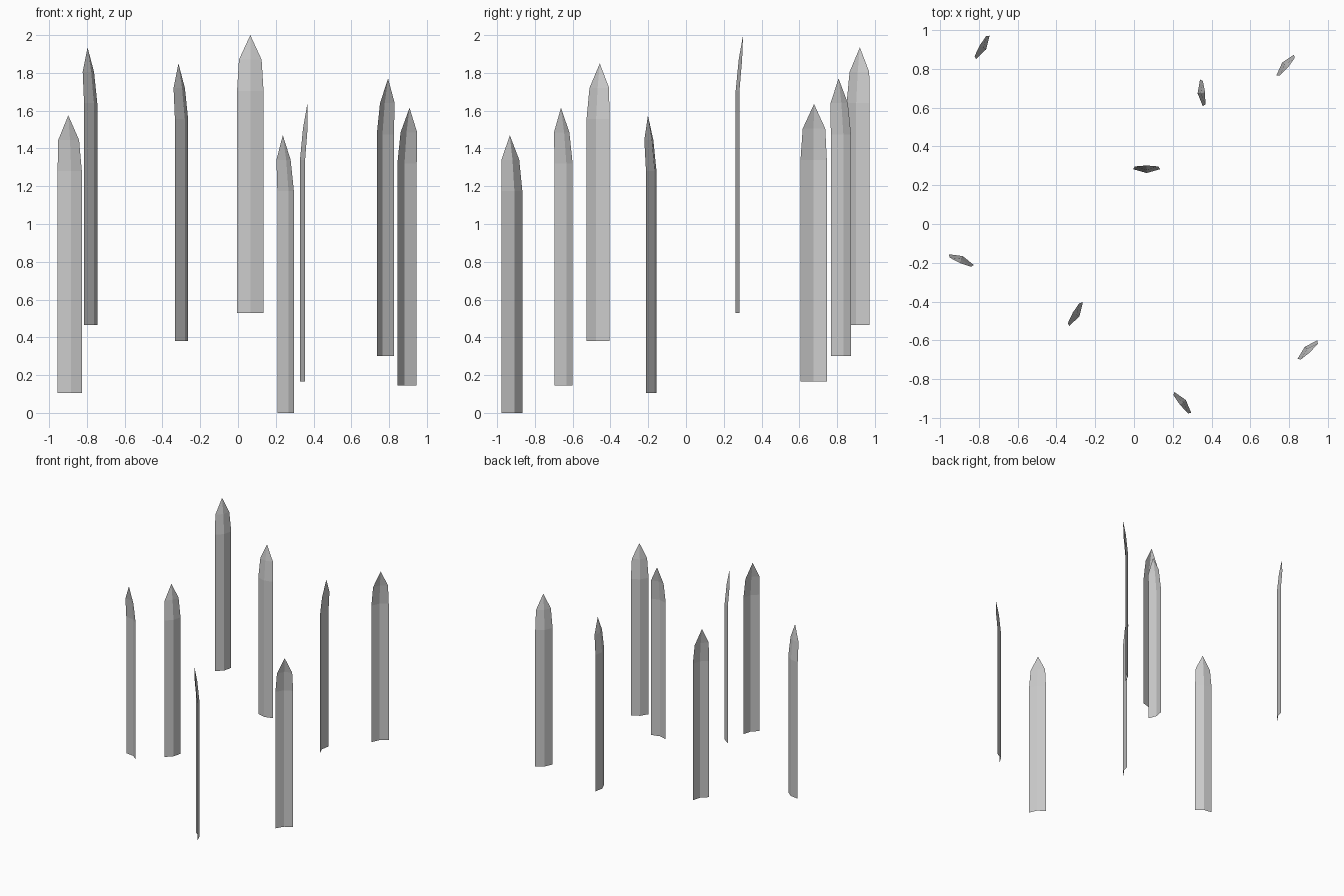
import bpy, bmesh, math
from mathutils import Matrix

if "Cube" in bpy.data.objects:
    bpy.data.objects.remove(bpy.data.objects["Cube"])

# Blade rows: height, half width, forward offset of the edges, forward offset of the centre fold
ROWS = [(0.0, 0.07, 0.0, -0.02), (1.175, 0.07, 0.0, -0.02), (1.34, 0.06, 0.014, -0.004)]
TIP = (0.0, 0.019, 1.47)


def blade(name, x, y, z, angle):
    """Folded sheet with a pointed tip that leans forward."""
    bm = bmesh.new()
    rows = [[bm.verts.new(p) for p in ((-w, e, h), (0, f, h), (w, e, h))]
            for h, w, e, f in ROWS]
    tip = bm.verts.new(TIP)
    for low, high in zip(rows, rows[1:]):
        for i in range(2):
            bm.faces.new((low[i], low[i + 1], high[i + 1], high[i]))
    for i in range(2):
        bm.faces.new((rows[-1][i], rows[-1][i + 1], tip))
    mesh = bpy.data.meshes.new(name)
    bm.to_mesh(mesh)
    bm.free()
    obj = bpy.data.objects.new(name, mesh)
    obj.matrix_world = Matrix.Translation((x, y, z)) @ Matrix.Rotation(math.radians(angle), 4, 'Z')
    bpy.context.collection.objects.link(obj)


# Eight scattered blades: x, y, base height, turn
BLADES = [
    (0.065, 0.283, 0.53, 0),
    (-0.891, -0.184, 0.105, 156.6),
    (-0.78, 0.911, 0.465, 60),
    (-0.299, -0.466, 0.38, 60),
    (0.252, -0.921, 0.0, 128.7),
    (0.348, 0.676, 0.165, -84),
    (0.78, 0.82, 0.30, 229.7),
    (0.895, -0.648, 0.145, 223),
]
for n, b in enumerate(BLADES, 1):
    blade(f"grass_blade_{n}", *b)
